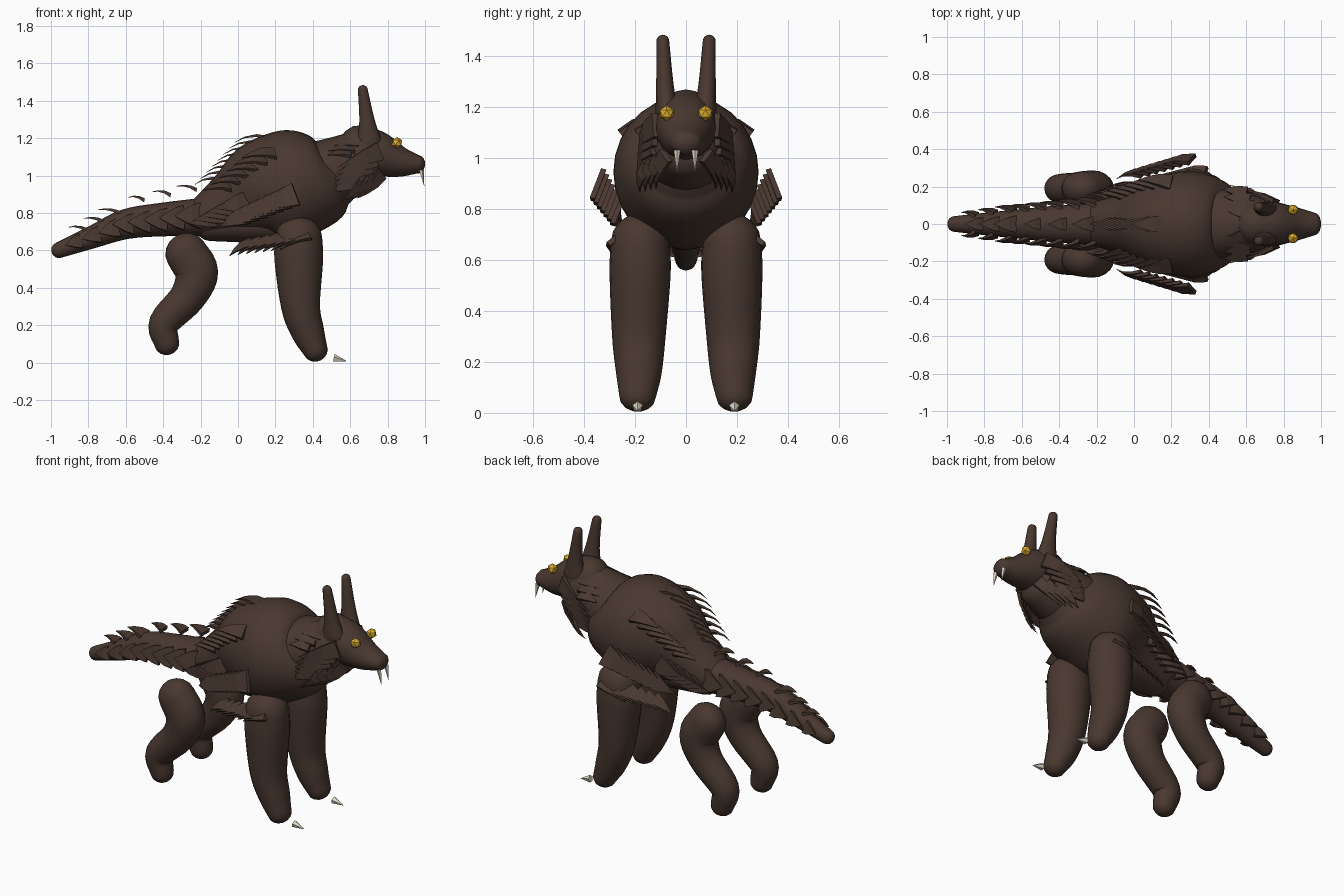
import bpy, bmesh, math
from mathutils import Vector

cube = bpy.data.objects.get("Cube")
if cube:
    bpy.data.objects.remove(cube)


def material(name, rgb):
    m = bpy.data.materials.new(name)
    m.use_nodes = True
    m.diffuse_color = (*rgb, 1)
    m.node_tree.nodes["Principled BSDF"].inputs["Base Color"].default_value = (*rgb, 1)
    return m


FUR = material("dark brown fur", (0.066, 0.039, 0.029))
GOLD = material("gold eye", (0.76, 0.43, 0.03))
BONE = material("pale bone", (0.72, 0.68, 0.56))


def finish(name, bm, mat, smooth=False):
    bmesh.ops.recalc_face_normals(bm, faces=bm.faces)
    me = bpy.data.meshes.new(name)
    bm.to_mesh(me)
    bm.free()
    me.materials.append(mat)
    ob = bpy.data.objects.new(name, me)
    bpy.context.collection.objects.link(ob)
    if smooth:
        me.shade_smooth()
    return ob


def bridge(bm, rings):
    """Skin a list of vertex rings and close both ends."""
    for a, b in zip(rings, rings[1:]):
        for i in range(len(a)):
            j = (i + 1) % len(a)
            bm.faces.new((a[i], a[j], b[j], b[i]))
    bm.faces.new(rings[0])
    bm.faces.new(rings[-1])


def spline(a, b, c, d, t):
    return 0.5 * (2 * b + (c - a) * t + (2 * a - 5 * b + 4 * c - d) * t * t
                  + (3 * b - a - 3 * c + d) * t ** 3)


def limb(name, path, sides=20, steps=5, cap=0.9):
    """Smooth rounded tube; path points are x, y, z, half width, half depth."""
    pts = [Vector(p) for p in path]
    ext = [2 * pts[0] - pts[1]] + pts + [2 * pts[-1] - pts[-2]]
    line = [spline(*ext[i:i + 4], s / steps) for i in range(len(pts) - 1) for s in range(steps)]
    line.append(pts[-1])
    rows = []
    for i, p in enumerate(line):
        tan = (line[min(i + 1, len(line) - 1)].xyz - line[max(i - 1, 0)].xyz).normalized()
        rows.append((p.xyz, tan, p[3], p[4]))

    def dome(row, sign):
        c, t, w, d = row
        return [(c + t * sign * cap * d * math.sin(a), t, w * math.cos(a), d * math.cos(a))
                for a in (0.4, 0.8, 1.15, 1.45)]

    rows = dome(rows[0], -1)[::-1] + rows + dome(rows[-1], 1)
    bm = bmesh.new()
    rings = []
    for c, t, w, d in rows:
        up = t.cross(Vector((0, 1, 0))).normalized()
        side = up.cross(t)
        rings.append([bm.verts.new(c + side * w * math.cos(a) + up * d * math.sin(a))
                      for a in (math.tau * k / sides for k in range(sides))])
    bridge(bm, rings)
    return finish(name, bm, FUR, True)


def blade(bm, base, direction, normal, length, width, bend):
    """One flat, bent, pointed tuft."""
    d = Vector(direction).normalized()
    n = Vector(normal)
    n = (n - d * n.dot(d)).normalized()
    side = d.cross(n)
    rings = []
    for t, w in ((0, 1), (0.35, 0.8), (0.7, 0.42), (1, 0.03)):
        c = Vector(base) + d * length * t + n * bend * math.sin(math.pi * t)
        h = 0.01 * (1.1 - t)
        rings.append([bm.verts.new(c + side * sx * width * w / 2 + n * sz * h)
                      for sx, sz in ((-1, -1), (1, -1), (1, 1), (-1, 1))])
    bridge(bm, rings)


def tufts(name, start, end, count, direction, normal, length, width, bend=0.02, mirror=True):
    """Row of tufts between two points, shrinking to the end, on both flanks."""
    for label, s in (("left", 1), ("right", -1)) if mirror else (("middle", 1),):
        flip = lambda v: Vector((v[0], v[1] * s, v[2]))
        bm = bmesh.new()
        for i in range(count):
            f = i / (count - 1)
            k = 1 - 0.2 * f
            blade(bm, flip(start).lerp(flip(end), f), flip(direction), flip(normal),
                  length * k, width * k, bend)
        finish(f"{name}_{label}", bm, FUR)


def spike(name, base, tip, radius):
    bm = bmesh.new()
    axis = Vector(tip) - Vector(base)
    bmesh.ops.create_cone(bm, cap_ends=True, segments=5, radius1=radius, radius2=0.001,
                          depth=axis.length)
    ob = finish(name, bm, BONE)
    ob.rotation_euler = axis.to_track_quat("Z", "Y").to_euler()
    ob.location = (Vector(base) + Vector(tip)) / 2


# Torso, head and tail
limb("torso", [(-0.19, 0, 0.775, 0.125, 0.11), (-0.02, 0, 0.85, 0.175, 0.19),
               (0.13, 0, 0.92, 0.25, 0.27), (0.29, 0, 0.945, 0.285, 0.3),
               (0.45, 0, 0.96, 0.245, 0.235), (0.54, 0, 0.99, 0.17, 0.15)], 28, cap=0.5)
limb("neck", [(0.42, 0, 1.0, 0.2, 0.18), (0.56, 0, 1.04, 0.175, 0.175),
              (0.68, 0, 1.085, 0.14, 0.165)], cap=0.5)
limb("head", [(0.64, 0, 1.13, 0.12, 0.14), (0.74, 0, 1.115, 0.12, 0.125),
              (0.86, 0, 1.075, 0.092, 0.085), (0.96, 0, 1.06, 0.062, 0.05)], cap=0.8)
limb("tail", [(-0.15, 0, 0.78, 0.115, 0.105), (-0.4, 0, 0.765, 0.1, 0.09),
              (-0.6, 0, 0.74, 0.08, 0.08), (-0.78, 0, 0.67, 0.062, 0.06),
              (-0.96, 0, 0.6, 0.042, 0.042)])
limb("belly", [(-0.15, 0, 0.74, 0.1, 0.09), (0.1, 0, 0.74, 0.13, 0.1),
               (0.28, 0, 0.74, 0.12, 0.1)])

# Limbs, ears, eyes, teeth and claws
for label, s in (("left", 1), ("right", -1)):
    limb(f"front_leg_{label}", [(0.325, s * 0.18, 0.67, 0.115, 0.125),
                                (0.325, s * 0.18, 0.55, 0.12, 0.13),
                                (0.335, s * 0.185, 0.3, 0.105, 0.104),
                                (0.375, s * 0.185, 0.16, 0.09, 0.088),
                                (0.415, s * 0.19, 0.065, 0.072, 0.066)])
    limb(f"rear_leg_{label}", [(-0.28, s * 0.19, 0.59, 0.092, 0.112),
                               (-0.222, s * 0.19, 0.48, 0.097, 0.116),
                               (-0.27, s * 0.19, 0.35, 0.088, 0.096),
                               (-0.395, s * 0.19, 0.21, 0.078, 0.082),
                               (-0.38, s * 0.19, 0.1, 0.064, 0.066)])
    limb(f"ear_{label}", [(0.7, s * 0.075, 1.18, 0.045, 0.07),
                          (0.69, s * 0.083, 1.29, 0.034, 0.042),
                          (0.667, s * 0.091, 1.46, 0.025, 0.026)], 12)
    bm = bmesh.new()
    bmesh.ops.create_icosphere(bm, subdivisions=1, radius=0.031)
    eye = finish(f"eye_{label}", bm, GOLD)
    eye.location = (0.85, s * 0.076, 1.175)
    spike(f"fang_{label}", (0.98, s * 0.035, 1.03), (0.995, s * 0.035, 0.945), 0.014)
    spike(f"claw_{label}", (0.512, s * 0.19, 0.024), (0.58, s * 0.19, 0.008), 0.022)

# Crest along the spine
tufts("back_crest", (0.17, 0, 1.2), (-0.08, 0, 0.97), 8, (-1, 0, -0.12), (0, 0, 1),
      0.19, 0.1, 0.025, mirror=False)
tufts("upper_flank", (0.2, 0.22, 1.12), (-0.04, 0.15, 0.94), 6, (-1, 0.08, -0.15), (0, 0.7, 1),
      0.18, 0.09)

# Fur on the flanks and above the legs
tufts("flank_fringe", (0.31, 0.345, 0.9), (0.05, 0.27, 0.79), 7, (-1, -0.2, -0.45),
      (0, 0.9, 0.35), 0.2, 0.13)
tufts("elbow_fringe", (0.38, 0.27, 0.69), (0.08, 0.2, 0.64), 7, (-0.9, 0, -0.5), (-0.3, 0.6, 0.6),
      0.18, 0.09)
tufts("hip_fringe", (0.06, 0.19, 0.86), (-0.12, 0.135, 0.77), 5, (-1, 0.12, -0.2), (0, 1, 0.1),
      0.18, 0.12)

# Mane around the neck, cheeks and throat
tufts("cheek_mane", (0.76, 0.12, 1.13), (0.66, 0.14, 0.98), 5, (-0.9, 0.25, -0.35), (0.2, 1, 0),
      0.25, 0.1)
tufts("nape_mane", (0.65, 0.04, 1.2), (0.6, 0.16, 1.12), 4, (-1, 0.2, -0.1), (0, 0.6, 1),
      0.16, 0.1, 0.01)
tufts("throat_mane", (0.77, 0.08, 1.01), (0.66, 0.15, 0.97), 4, (-0.7, 0.2, -0.7), (0.4, 0.8, -0.3),
      0.19, 0.07)

# Tail spines above and scales on the sides
tufts("tail_spines", (-0.22, 0, 0.922), (-0.5, 0, 0.867), 3, (-1, 0, 0.2), (0, 0, 1),
      0.11, 0.08, 0.012, mirror=False)
tufts("tail_tip_spines", (-0.63, 0, 0.8), (-0.81, 0, 0.71), 3, (-1, 0, 0.15), (0, 0, 1),
      0.12, 0.09, 0.01, mirror=False)
tufts("tail_scales", (-0.2, 0.105, 0.785), (-0.56, 0.075, 0.74), 5, (-1, 0.2, 0), (0, 1, 0.2),
      0.14, 0.14, 0.01)
tufts("tail_tip_scales", (-0.64, 0.07, 0.72), (-0.84, 0.045, 0.65), 3, (-1, 0.2, -0.25),
      (0, 1, 0.2), 0.11, 0.1, 0.01)
